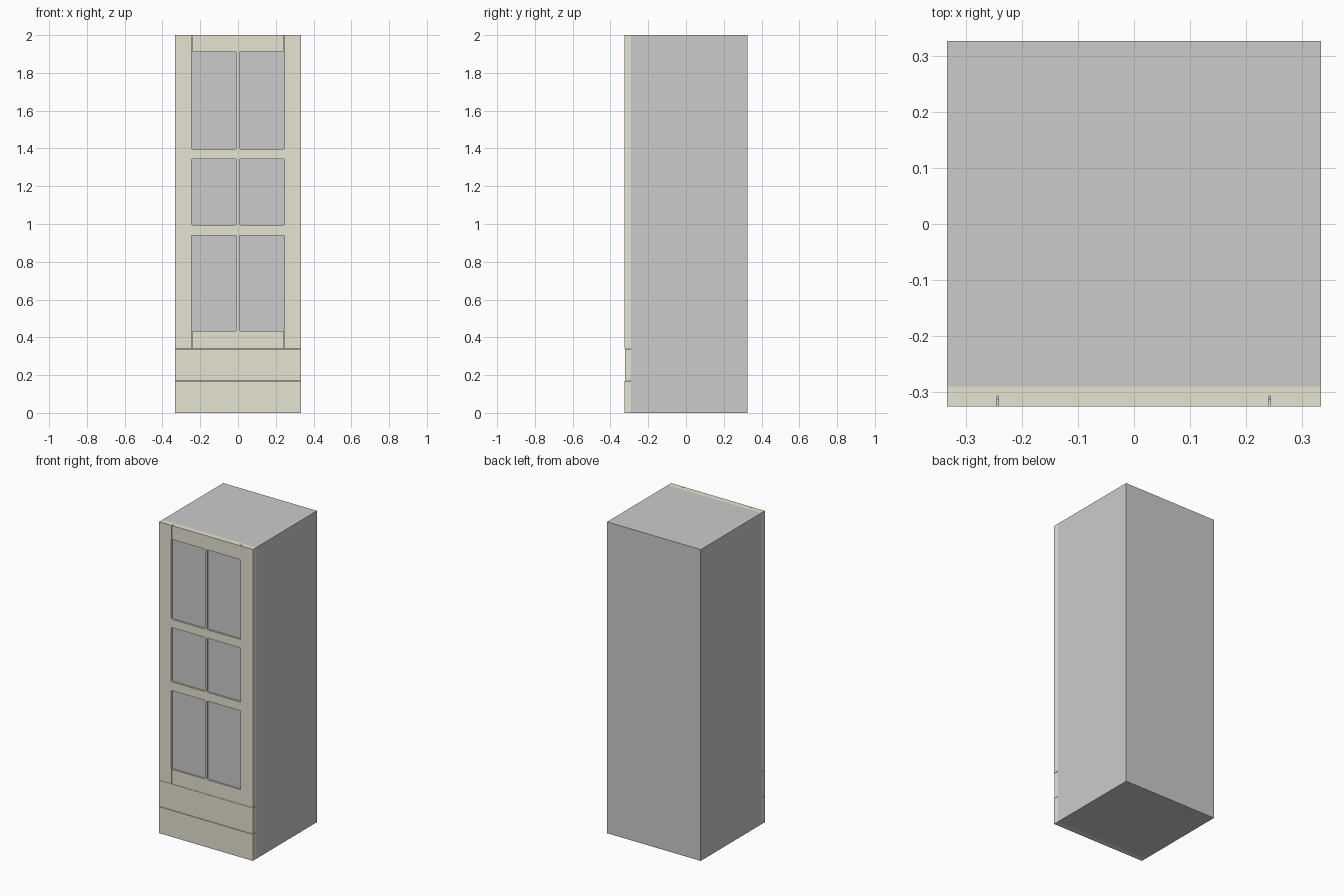
import bpy, bmesh

if "Cube" in bpy.data.objects:
    bpy.data.objects.remove(bpy.data.objects["Cube"])

W = 0.333            # half width
FRONT, FACE, BACK = -0.325, -0.29, 0.326
PANE = -0.314        # front surface of the panes

paint = bpy.data.materials.new("cream_paint")
paint.diffuse_color = (0.79, 0.77, 0.63, 1)
paint.use_nodes = True
paint.node_tree.nodes["Principled BSDF"].inputs["Base Color"].default_value = paint.diffuse_color


def boxes(name, bounds, mat=None, corner=0.0):
    """One object made of boxes (x0, x1, y0, y1, z0, z1); corner rounds edges along y."""
    bm = bmesh.new()
    for x0, x1, y0, y1, z0, z1 in bounds:
        vs = bmesh.ops.create_cube(bm, size=1)["verts"]
        for v in vs:
            v.co = (x1 if v.co.x > 0 else x0,
                    y1 if v.co.y > 0 else y0,
                    z1 if v.co.z > 0 else z0)
    if corner:
        edges = [e for e in bm.edges
                 if abs(e.verts[0].co.y - e.verts[1].co.y) > 1e-4]
        bmesh.ops.bevel(bm, geom=edges, offset=corner, segments=3,
                        profile=0.5, affect='EDGES')
    bmesh.ops.recalc_face_normals(bm, faces=bm.faces)
    me = bpy.data.meshes.new(name)
    bm.to_mesh(me)
    bm.free()
    ob = bpy.data.objects.new(name, me)
    bpy.context.collection.objects.link(ob)
    if mat:
        me.materials.append(mat)
    return ob


def cut(target, cutter):
    mod = target.modifiers.new("cut", 'BOOLEAN')
    mod.operation = 'DIFFERENCE'
    mod.solver = 'EXACT'
    mod.object = cutter
    cutter.hide_render = True
    cutter.display_type = 'WIRE'


# Cabinet body
boxes("cabinet_body", [(-W, W, FACE, BACK, 0, 2)])

# Glazed front with three rows of two openings
front = boxes("glazed_front", [(-W, W, FRONT, FACE, 0.341, 2)], paint)
rows = [(0.434, 0.94), (0.996, 1.344), (1.398, 1.911)]
columns = [(-0.247, -0.008), (0.007, 0.246)]


def fill(y0, y1):
    return [(x0, x1, y0, y1, z0, z1) for z0, z1 in rows for x0, x1 in columns]


cut(front, boxes("opening_cutter", fill(FRONT - 0.02, FACE + 0.02), corner=0.006))

# Grey panes set just behind the frame face
boxes("panes", fill(PANE, FACE), corner=0.006)

# Narrow grooves between the stiles and the top and bottom rails
grooves = [(x - 0.0015, x + 0.0015, FRONT - 0.02, -0.307, z0, z1)
           for x in (-0.243, 0.242) for z0, z1 in ((0.3, 0.44), (1.9, 2.05))]
cut(front, boxes("groove_cutter", grooves))

# Drawer front and plinth, separated by thin gaps
boxes("drawer_front", [(-W, W, FRONT + 0.001, FACE, 0.172, 0.339)], paint)
boxes("plinth_front", [(-W, W, FRONT, FACE, 0, 0.170)], paint)
